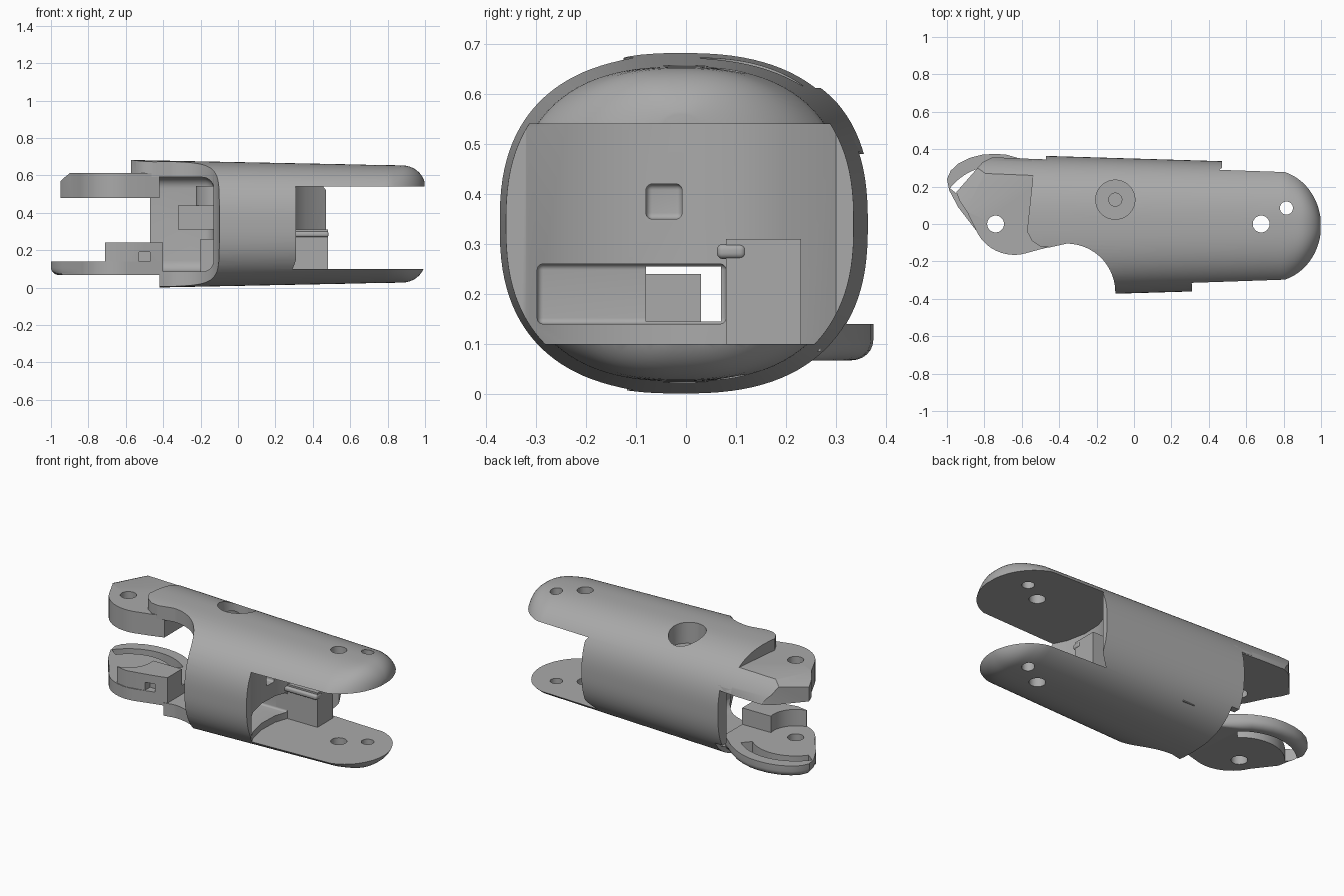
import bpy, bmesh, math
from mathutils import Vector

cube = bpy.data.objects.get("Cube")
if cube:
    bpy.data.objects.remove(cube)

grey = bpy.data.materials.new("plain_grey")
grey.use_nodes = True
grey.diffuse_color = (0.4, 0.4, 0.4, 1)
grey.node_tree.nodes["Principled BSDF"].inputs["Base Color"].default_value = (0.4, 0.4, 0.4, 1)


def finish(bm, name):
    bmesh.ops.recalc_face_normals(bm, faces=bm.faces)
    mesh = bpy.data.meshes.new(name)
    bm.to_mesh(mesh)
    bm.free()
    mesh.materials.append(grey)
    ob = bpy.data.objects.new(name, mesh)
    bpy.context.collection.objects.link(ob)
    return ob


def skin(name, rings):
    """Closed solid through a list of equal rings of points."""
    bm = bmesh.new()
    rows = [[bm.verts.new(p) for p in ring] for ring in rings]
    count = len(rows[0])
    for p, q in zip(rows, rows[1:]):
        for i in range(count):
            j = (i + 1) % count
            bm.faces.new((p[i], p[j], q[j], q[i]))
    bm.faces.new(rows[0])
    bm.faces.new(rows[-1])
    return finish(bm, name)


def prism(name, pts, z0, z1):
    return skin(name, [[(x, y, z) for x, y in pts] for z in (z0, z1)])


def box(name, x, y, z, radius=0):
    bm = bmesh.new()
    bmesh.ops.create_cube(bm, size=1)
    for v in bm.verts:
        v.co = [r[0] if c < 0 else r[1] for c, r in zip(v.co, (x, y, z))]
    if radius:
        bmesh.ops.bevel(bm, geom=list(bm.edges), offset=radius, segments=6,
                        profile=0.5, affect='EDGES')
    return finish(bm, name)


def arc(cx, cy, r, a0, a1, n=24):
    return [(cx + r * math.cos(math.radians(a0 + (a1 - a0) * i / n)),
             cy + r * math.sin(math.radians(a0 + (a1 - a0) * i / n))) for i in range(n + 1)]


def rod(cx, cy, r, z0=-1, z1=2, name="cutter"):
    return prism(name, arc(cx, cy, r, 0, 350, 35), z0, z1)


def combine(ob, tool, op='DIFFERENCE'):
    tool.hide_render = True
    mod = ob.modifiers.new("cut", 'BOOLEAN')
    mod.operation, mod.object, mod.solver = op, tool, 'EXACT'
    bpy.ops.object.select_all(action='DESELECT')
    bpy.context.view_layer.objects.active = ob
    ob.select_set(True)
    bpy.ops.object.modifier_apply(modifier=mod.name)
    bpy.data.objects.remove(tool)


def loft(name):
    """Tapered rounded tube, domed at the right end."""
    n, count, power = 2.5, 112, 2 / 2.5
    xs = [-1.0, -0.45, 0.1, 0.5, 0.73] + [0.73 + 0.268 * math.sin(math.pi / 2 * i / 16) for i in range(1, 17)]
    rings = []
    for x in xs:
        a, b = 0.363 - 0.03 * (x + 0.1), 0.34 - 0.02 * (x + 0.45)
        if x > 0.88:
            b = 0.2 + (b - 0.2) * math.sqrt(1 - ((x - 0.88) / 0.12) ** 2)
        if x > 0.73:
            wing = 0.3 * math.sqrt(1 - ((x - 0.73) / 0.27) ** 2)
            a = min(a, wing / (1 - (0.2 / b) ** n) ** (1 / n))
        ring = []
        for i in range(count):
            t = 2 * math.pi * (i + 0.5) / count
            c, s = math.cos(t), math.sin(t)
            ring.append((x, -0.01 + a * math.copysign(abs(c) ** power, c),
                         0.34 + b * math.copysign(abs(s) ** power, s)))
        rings.append(ring)
    return skin(name, rings)


# main body with fork wings on the right
body = loft("main_body")
combine(body, prism("cutter", [(-0.1, -0.6)] + arc(-0.36, -0.365, 0.26, 0, 90)
        + [(-0.45, -0.125), (-0.5, -0.12), (-0.545, -0.09), (-0.572, -0.04),
           (-0.54, 0.26), (-0.56, 0.6), (-1.2, 0.6), (-1.2, -0.6)], -1, 2))
combine(body, box("cutter", (-1.2, -0.47), (-1, 1), (-1, 0.485)))
combine(body, box("cutter", (-1.2, -0.42), (-1, 1), (-1, 0.14)))
combine(body, box("cutter", (-1.4, -0.13), (-0.8, 0.28), (0.085, 0.59), 0.06))
combine(body, prism("cutter", [(0.31, -0.6), (0.31, -0.32), (0.27, -0.24), (0.245, -0.12),
        (0.25, 0), (0.29, 0.12), (0.36, 0.22), (0.47, 0.3), (0.47, 0.6),
        (1.2, 0.6), (1.2, -0.6)], 0.1, 0.54))

# passage, socket and round holes
combine(body, box("cutter", (-0.04, 0.6), (-0.298, 0.08), (0.14, 0.26), 0.012))
combine(body, box("cutter", (-0.5, 0.1), (-0.08, 0.07), (0.145, 0.255)))
combine(body, box("cutter", (0.1, 0.5), (-0.08, -0.008), (0.35, 0.42), 0.012))
for hole in [(0.68, 0, 0.045), (0.815, 0.085, 0.035),
             (-0.1, 0.13, 0.105, 0.54), (-0.1, 0.13, 0.035, 0.45)]:
    combine(body, rod(*hole))

# screw seat under the top hole
seat = rod(-0.1, 0.13, 0.125, 0.44, 0.543, "screw_seat")
combine(seat, rod(-0.1, 0.13, 0.035, 0.47))

# left upper lug follows the body surface
lug = loft("upper_lug")
combine(lug, prism("cutter", [(-0.42, 0.33), (-0.5, 0.345), (-0.75, 0.36), (-0.81, 0.33), (-0.95, 0.17),
        (-0.93, 0.12), (-0.89, 0.06)] + arc(-0.64, 0.06, 0.225, 205, 285, 14)
        + [(-0.5, -0.135), (-0.42, -0.11)], 0.48, 0.612), 'INTERSECT')
combine(lug, rod(-0.74, 0, 0.045))
bm = bmesh.new()
bm.from_mesh(lug.data)
cut = bmesh.ops.bisect_plane(bm, geom=bm.verts[:] + bm.edges[:] + bm.faces[:],
                             plane_co=(-0.88, 0.11, 0.612),
                             plane_no=Vector((-0.4, 0.21, 0.89)), clear_outer=True)
bmesh.ops.holes_fill(bm, edges=[e for e in cut["geom_cut"] if isinstance(e, bmesh.types.BMEdge)])
bm.to_mesh(lug.data)
bm.free()

# left lower lug, a flat disc with a rounded under edge and a curved slot
outline = ([(-0.4, 0.2), (-0.5, 0.285), (-0.56, 0.325), (-0.62, 0.353), (-0.68, 0.37), (-0.74, 0.375),
            (-0.81, 0.371), (-0.88, 0.353), (-0.94, 0.322), (-0.98, 0.285), (-1.0, 0.24),
            (-0.988, 0.18), (-0.94, 0.09)]
           + arc(-0.64, 0.06, 0.225, 205, 285, 14) + [(-0.5, -0.135), (-0.4, -0.11)])
rings = [[(x, y, 0.14) for x, y in outline]]
for k in range(7):
    t = math.pi / 2 * k / 6
    inset = 0.15 * (1 - math.cos(t))
    rings.append([(x + (-0.7 - x) * inset * (y > 0.1 and x < -0.45),
                   y + (0.08 - y) * inset * (y > 0.1 and x < -0.45),
                   0.107 - 0.04 * math.sin(t)) for x, y in outline])
lower = skin("lower_lug", rings)
combine(lower, prism("cutter", arc(-0.74, 0, 0.31, 48, 142) + arc(-0.74, 0, 0.245, 142, 48), -1, 1))
combine(lower, rod(-0.74, 0, 0.045))

# raised stop on the lower lug
stop = prism("lower_stop", [(-0.71, -0.15), (-0.64, -0.163), (-0.5, -0.135), (-0.4, -0.11), (-0.4, 0.03)]
             + arc(-0.74, 0, 0.15, 11, -78, 16), 0.1, 0.24)
combine(stop, box("cutter", (-0.53, -0.47), (-0.3, -0.09), (0.13, 0.19)))

# inner blocks seen through the openings
block = box("latch_block", (0.2, 0.48), (0.08, 0.23), (0.095, 0.31))
tab = box("latch_tab", (0.25, 0.485), (0.062, 0.12), (0.27, 0.3), 0.012)
ledge = box("inner_ledge", (-0.2, -0.12), (0.075, 0.27), (0.085, 0.26))
shelf = box("inner_shelf", (-0.32, -0.12), (0.1, 0.3), (0.31, 0.44))

for ob in (body, seat, lug, lower, stop, block, tab, ledge, shelf):
    bpy.ops.object.select_all(action='DESELECT')
    bpy.context.view_layer.objects.active = ob
    ob.select_set(True)
    bpy.ops.object.shade_smooth_by_angle(angle=math.radians(30))
